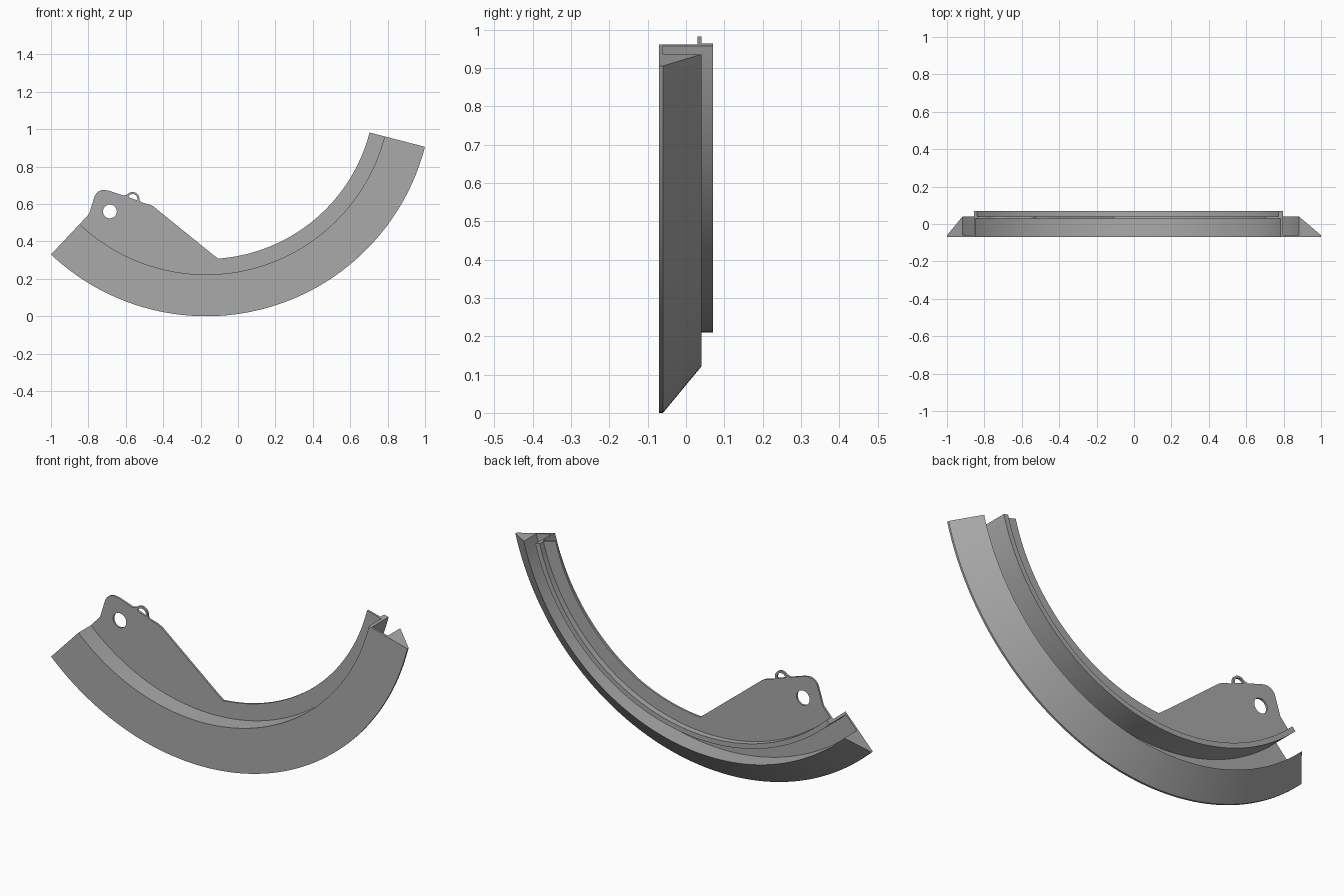
import bpy, bmesh, math
from mathutils import Vector

cube = bpy.data.objects.get("Cube")
if cube:
    bpy.data.objects.remove(cube, do_unlink=True)

CX, CZ = -0.17, 1.208                      # sweep centre
A0, A1 = math.radians(-133.4), math.radians(-14.5)
STEPS = 96

grey = bpy.data.materials.new("grey_metal")
grey.use_nodes = True
colour = (0.4, 0.4, 0.4, 1)
grey.diffuse_color = colour
grey.node_tree.nodes["Principled BSDF"].inputs["Base Color"].default_value = colour


def arc(cx, cz, r, a, b, n):
    return [(cx + r * math.cos(a + (b - a) * i / n),
             cz + r * math.sin(a + (b - a) * i / n)) for i in range(n + 1)]


def finish(obj):
    obj.data.materials.clear()
    obj.data.materials.append(grey)
    bpy.ops.object.select_all(action='DESELECT')
    obj.select_set(True)
    bpy.context.view_layer.objects.active = obj
    bpy.ops.object.shade_smooth_by_angle(angle=math.radians(25))


def sweep(name, section):
    """Sweep a closed (radius, y) section around the y axis."""
    bm = bmesh.new()
    rings = []
    for i in range(STEPS + 1):
        a = A0 + (A1 - A0) * i / STEPS
        rings.append([bm.verts.new((CX + r * math.cos(a), y, CZ + r * math.sin(a)))
                      for r, y in section])
    n = len(section)
    for p, q in zip(rings, rings[1:]):
        for k in range(n):
            bm.faces.new((p[k], p[(k + 1) % n], q[(k + 1) % n], q[k]))
    bm.faces.new(rings[0])
    bm.faces.new(rings[-1])
    bmesh.ops.recalc_face_normals(bm, faces=bm.faces)
    mesh = bpy.data.meshes.new(name)
    bm.to_mesh(mesh)
    bm.free()
    obj = bpy.data.objects.new(name, mesh)
    bpy.context.collection.objects.link(obj)
    finish(obj)


def plate(name, outlines, y, half):
    """Extrude (x, z) outlines; inner outlines become holes."""
    cu = bpy.data.curves.new(name, 'CURVE')
    cu.dimensions = '2D'
    cu.fill_mode = 'BOTH'
    cu.extrude = half
    for pts in outlines:
        s = cu.splines.new('POLY')
        s.points.add(len(pts) - 1)
        for p, (x, z) in zip(s.points, pts):
            p.co = (x, z, 0, 1)
        s.use_cyclic_u = True
    obj = bpy.data.objects.new(name, cu)
    bpy.context.collection.objects.link(obj)
    obj.rotation_euler = (math.pi / 2, 0, 0)
    obj.location.y = y
    bpy.ops.object.select_all(action='DESELECT')
    obj.select_set(True)
    bpy.context.view_layer.objects.active = obj
    bpy.ops.object.convert(target='MESH')
    obj = bpy.context.object
    bm = bmesh.new()
    bm.from_mesh(obj.data)
    bmesh.ops.remove_doubles(bm, verts=bm.verts, dist=1e-5)
    bmesh.ops.recalc_face_normals(bm, faces=bm.faces)
    bm.to_mesh(obj.data)
    bm.free()
    finish(obj)


# Front face, bevelled outer rib, open back channel, shelf and rear lip
sweep("curved_rail", [(1.208, -0.07), (1.208, -0.06), (1.087, 0.04), (1.087, -0.06),
                      (0.998, -0.06), (0.998, 0.07), (0.973, 0.07), (0.973, 0.04),
                      (0.985, 0.04), (0.985, -0.07)])

# Inner web with the mounting bracket and its small loop
tilt = math.radians(-20)
outline = arc(CX, CZ, 0.99, A0, A1, STEPS)
outline += arc(CX, CZ, 0.902, A1, math.radians(-86), 64)
outline += [(-0.112, 0.313), (-0.13, 0.326)]
outline += [(-0.45, 0.585), (-0.47, 0.596), (-0.515, 0.609)]
outline += arc(-0.563, 0.628, 0.036, tilt + 0.1, tilt + math.pi - 0.35, 16)
outline += [(-0.612, 0.645), (-0.69, 0.671)]
outline += arc(-0.717, 0.622, 0.053, math.radians(75), math.radians(165), 12)
outline += [(-0.795, 0.55), (-0.803, 0.54)]

bolt_hole = arc(-0.685, 0.56, 0.037, 0, math.tau, 32)[:-1]
loop_hole = arc(-0.563, 0.628, 0.025, tilt, tilt + math.pi, 14)
plate("bracket_web", [outline, bolt_hole, loop_hole], 0.035, 0.005)
